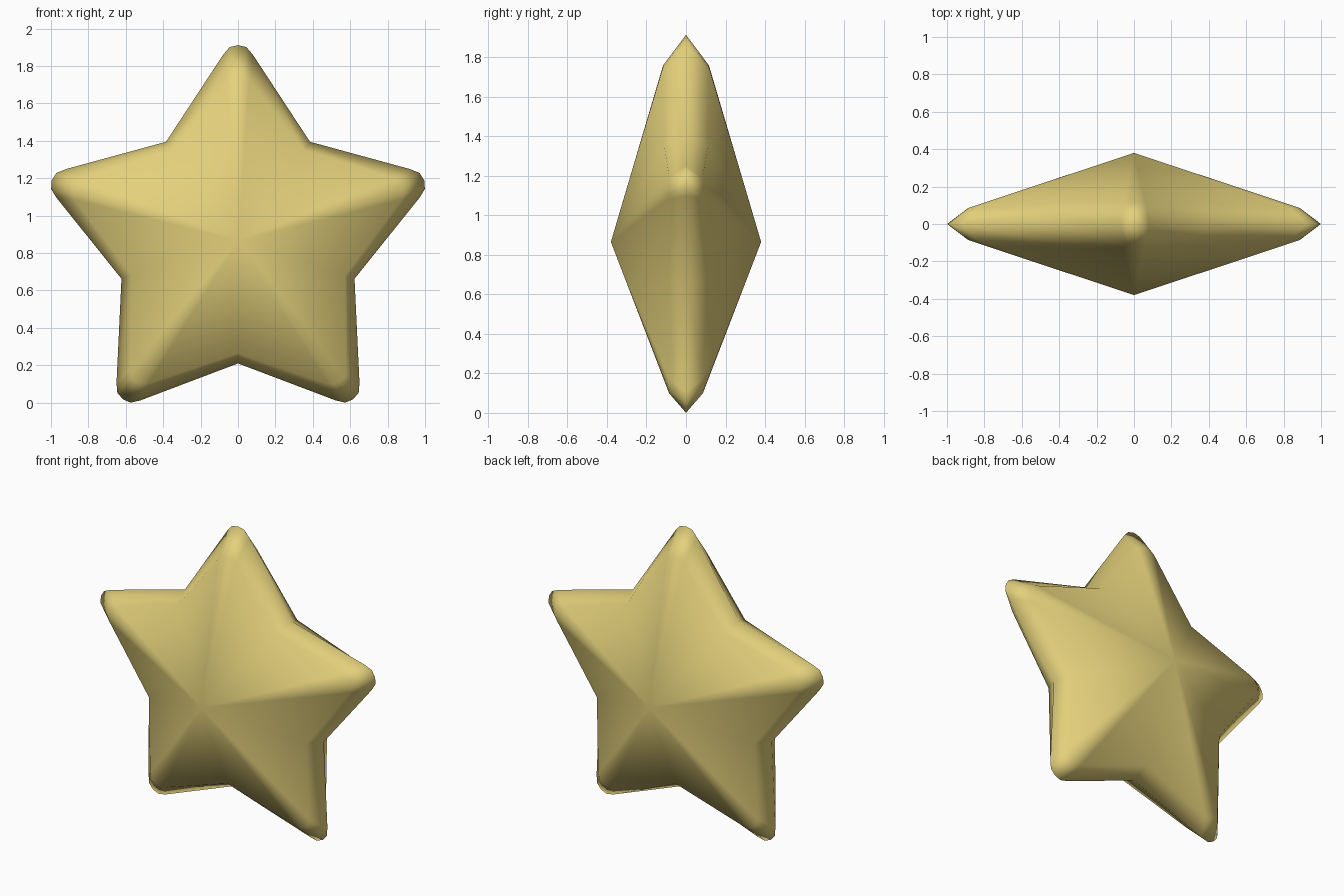
import bpy, bmesh, math

if "Cube" in bpy.data.objects:
    bpy.data.objects.remove(bpy.data.objects["Cube"])

CZ = 0.865                      # height of the star's centre
APEX = 0.38                     # half thickness at the centre


def ring(bm, tips, valley, side):
    """One closed star loop: rounded tip points for each arm, then a valley point.
    side = -1 front, 0 rim, 1 back."""
    verts = []
    for arm in range(5):
        a = math.radians(72 * arm)
        pts, depth = tips(arm)
        for t, r in pts:        # t across the arm, r along the arm
            verts.append(bm.verts.new((r * math.sin(a) + t * math.cos(a), side * depth,
                                       CZ + r * math.cos(a) - t * math.sin(a))))
        b = a + math.radians(36)
        r, d = valley
        verts.append(bm.verts.new((r * math.sin(b), side * d, CZ + r * math.cos(b))))
    return verts


def rim_tips(arm):
    return [(-.08, .995), (-.045, 1.036), (0, 1.047), (.045, 1.036), (.08, .995)], 0


def shoulder_tips(arm):
    # the top arm is slightly thicker and its shoulder sits lower
    r, depth = (.893, .116) if arm == 0 else (.93, .086)
    return [(-.06, r - .03), (-.035, r - .01), (0, r), (.035, r - .01), (.06, r - .03)], depth


bm = bmesh.new()
rim = ring(bm, rim_tips, (.655, 0), 0)
n = len(rim)
for side in (-1, 1):
    shoulder = ring(bm, shoulder_tips, (.60, .11), side)
    apex = bm.verts.new((0, side * APEX, CZ))
    for i in range(n):
        j = (i + 1) % n
        bm.faces.new((rim[i], rim[j], shoulder[j], shoulder[i]))   # bevelled edge
        bm.faces.new((shoulder[i], shoulder[j], apex))             # domed face
bmesh.ops.recalc_face_normals(bm, faces=bm.faces[:])
for f in bm.faces:
    f.smooth = True

mesh = bpy.data.meshes.new("star")
bm.to_mesh(mesh)
bm.free()
gold = bpy.data.materials.new("pale gold")
gold.diffuse_color = (.78, .64, .2, 1)
gold.use_nodes = True
gold.node_tree.nodes["Principled BSDF"].inputs["Base Color"].default_value = gold.diffuse_color
mesh.materials.append(gold)
star = bpy.data.objects.new("star", mesh)
bpy.context.collection.objects.link(star)
